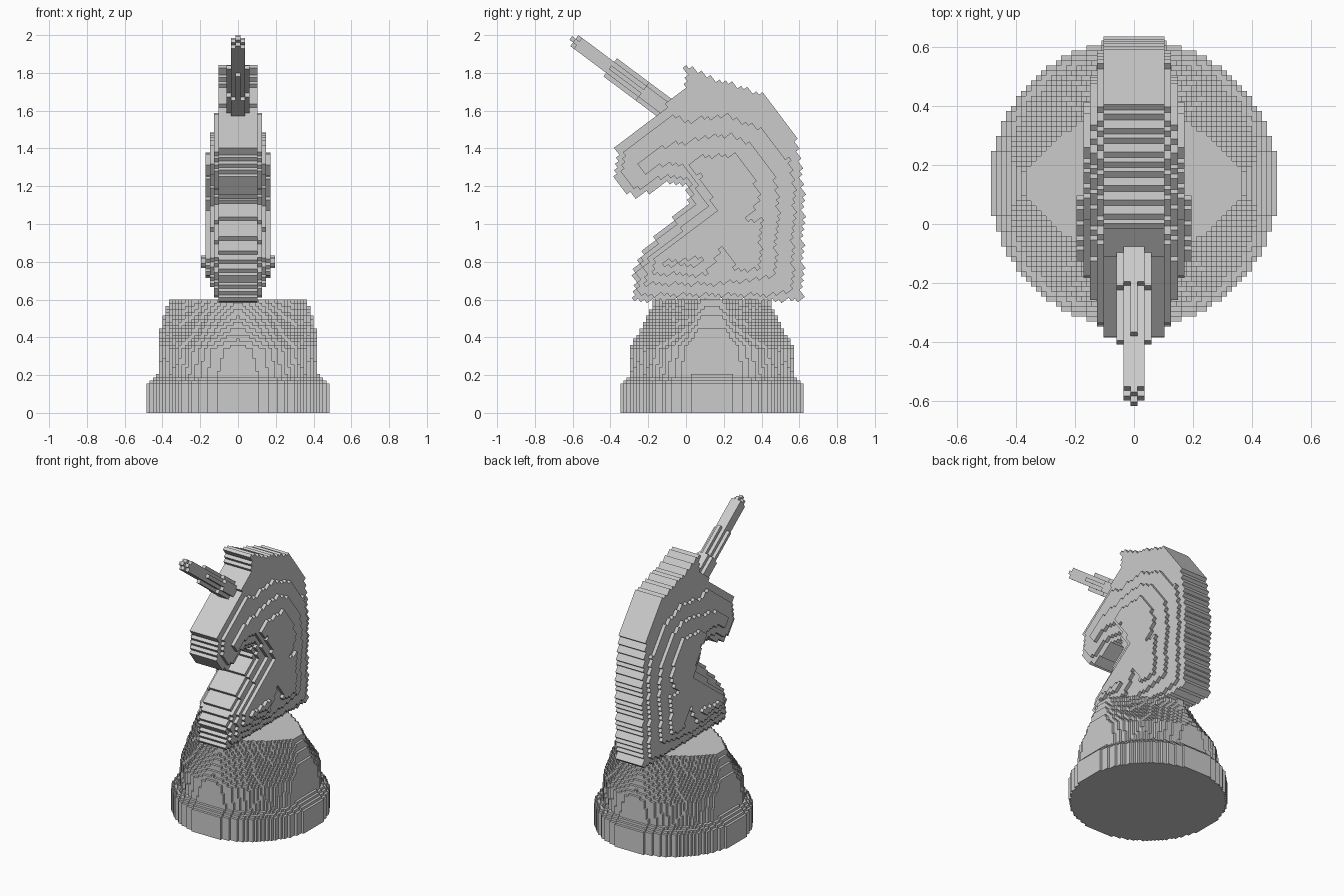
import bpy, bmesh, math
from mathutils import Matrix, Vector
from mathutils.geometry import delaunay_2d_cdt

if "Cube" in bpy.data.objects:
    bpy.data.objects.remove(bpy.data.objects["Cube"])


def bounds(mesh):
    axes = list(zip(*[v.co[:] for v in mesh.vertices]))
    return [min(a) for a in axes], [max(a) for a in axes]


def blocky(name, bm, angle, depth):
    """Turn a closed world-space bmesh into blocks on a grid tilted about x."""
    tilt = Matrix.Rotation(angle, 4, 'X')
    bm.transform(tilt.inverted())
    bmesh.ops.triangulate(bm, faces=bm.faces)
    bmesh.ops.recalc_face_normals(bm, faces=bm.faces)
    mesh = bpy.data.meshes.new(name)
    bm.to_mesh(mesh)
    bm.free()
    ob = bpy.data.objects.new(name, mesh)
    bpy.context.collection.objects.link(ob)
    lo, hi = bounds(mesh)
    mod = ob.modifiers.new("blocks", 'REMESH')
    mod.mode = 'BLOCKS'
    mod.octree_depth = depth
    mod.scale = 0.9
    mod.use_remove_disconnected = False
    dg = bpy.context.evaluated_depsgraph_get()
    result = bpy.data.meshes.new_from_object(ob.evaluated_get(dg))
    ob.modifiers.clear()
    ob.data = result
    # keep the intended overall size after the grid rounding
    lo2, hi2 = bounds(result)
    for v in result.vertices:
        for i in range(3):
            t = (v.co[i] - lo2[i]) / (hi2[i] - lo2[i])
            v.co[i] = lo[i] + t * (hi[i] - lo[i])
    ob.matrix_world = tilt
    return ob


# pedestal: round foot blending into a lens-shaped top
layers = [  # z, x radius, y radius, roundness, x limit
    (0.00, .485, .485, 2.0, .485), (0.15, .485, .485, 2.0, .485),
    (0.20, .435, .435, 2.0, .42), (0.34, .435, .43, 1.9, .42),
    (0.42, .43, .385, 1.6, .41), (0.52, .42, .33, 1.3, .385),
    (0.60, .40, .305, 1.2, .35)]
N = 48
bm = bmesh.new()
rings = []
for z, rx, ry, n, lim in layers:
    ring = []
    for k in range(N):
        c, s = math.cos(math.tau * k / N), math.sin(math.tau * k / N)
        x = rx * math.copysign(abs(c) ** (2 / n), c)
        y = ry * math.copysign(abs(s) ** (2 / n), s)
        ring.append(bm.verts.new((max(-lim, min(lim, x)), y + .137, z)))
    rings.append(ring)
for a, b in zip(rings, rings[1:]):
    for k in range(N):
        j = (k + 1) % N
        bm.faces.new((a[k], a[j], b[j], b[k]))
bm.faces.new(rings[0])
bm.faces.new(rings[-1])
blocky("pedestal", bm, 0, 6)

# head and neck: side outline with flat rim, sides swelling towards the cheek
outline = [(.61, .6), (.62, 1.15), (.60, 1.35), (.57, 1.48), (.42, 1.67),
           (.30, 1.72), (.15, 1.76), (0, 1.84), (.0, 1.73), (-.08, 1.64),
           (-.36, 1.40), (-.38, 1.24), (-.28, 1.14), (-.16, 1.17),
           (-.13, 1.21), (0, 1.21), (.02, 1.12), (-.22, .87),
           (-.27, .75), (-.28, .6)]
swell = [(.05, 1.52, .12), (.22, 1.54, .12), (.42, 1.46, .12),
         (.10, 1.42, .155), (.26, 1.40, .16), (.10, 1.26, .18),
         (.28, 1.22, .185), (.42, 1.10, .16), (-.05, 1.36, .155),
         (-.22, 1.30, .15), (.20, 1.05, .18), (.02, .95, .165),
         (.20, .92, .17), (-.14, .79, .19), (.05, .79, .195),
         (.34, .80, .18), (.47, .72, .14), (.15, .68, .14)]
RIM = .105
n_out = len(outline)
pts = [Vector(p) for p in outline] + [Vector(p[:2]) for p in swell]
half = [RIM] * n_out + [p[2] for p in swell]
border = [(i, (i + 1) % n_out) for i in range(n_out)]
co, _, tris, origin, _, _ = delaunay_2d_cdt(pts, border, [], 1, 1e-5)
bm = bmesh.new()
sides = []
for sign in (1, -1):
    sides.append([bm.verts.new((sign * half[origin[i][0]], p.x, p.y))
                  for i, p in enumerate(co)])
    for t in tris:
        bm.faces.new([sides[-1][i] for i in t])
slot = {origin[i][0]: i for i in range(len(co))}
for i, j in border:
    a, b = slot[i], slot[j]
    bm.faces.new((sides[0][a], sides[0][b], sides[1][b], sides[1][a]))
blocky("head_and_neck", bm, math.radians(37), 6)

# horn: tapering rod with a blunt point
start, tip = Vector((0, -.06, 1.575)), Vector((0, -.61, 1.985))
axis = tip - start
bm = bmesh.new()
turn = axis.to_track_quat('Z', 'Y').to_matrix().to_4x4()
body = axis.length - .06
bmesh.ops.create_cone(bm, cap_ends=True, segments=12, radius1=.06, radius2=.042,
                      depth=body,
                      matrix=Matrix.Translation(start + axis.normalized() * body / 2) @ turn)
top = max((f for f in bm.faces if len(f.verts) == 12),
          key=lambda f: f.calc_center_median().z)
new = bmesh.ops.extrude_discrete_faces(bm, faces=[top])["faces"][0]
mid = new.calc_center_median()
for v in new.verts:
    v.co = mid + (v.co - mid) * .45 + axis.normalized() * .06
bmesh.ops.remove_doubles(bm, verts=bm.verts, dist=1e-5)
bmesh.ops.holes_fill(bm, edges=bm.edges)
blocky("horn", bm, math.atan2(axis.z, axis.y), 5)
